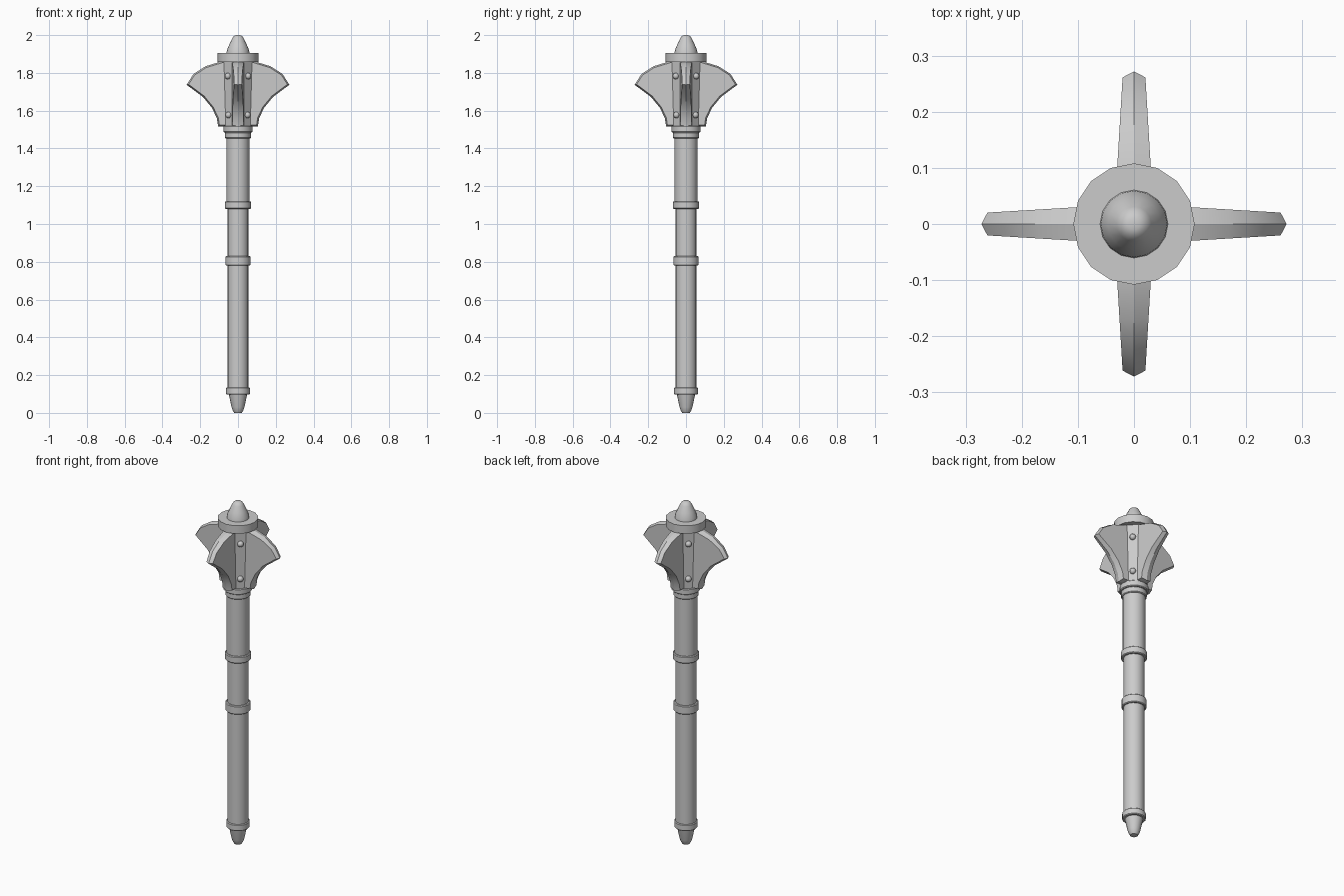
import bpy, bmesh, math
from mathutils import Vector, Matrix

if "Cube" in bpy.data.objects:
    bpy.data.objects.remove(bpy.data.objects["Cube"])


def finish(name, bm, angle=35):
    bmesh.ops.remove_doubles(bm, verts=bm.verts, dist=1e-5)
    bmesh.ops.recalc_face_normals(bm, faces=bm.faces)
    me = bpy.data.meshes.new(name)
    bm.to_mesh(me)
    bm.free()
    ob = bpy.data.objects.new(name, me)
    bpy.context.collection.objects.link(ob)
    bpy.ops.object.select_all(action='DESELECT')
    ob.select_set(True)
    bpy.context.view_layer.objects.active = ob
    bpy.ops.object.shade_smooth_by_angle(angle=math.radians(angle))
    return ob


def loft(bm, rings):
    loops = [[bm.verts.new(p) for p in r] for r in rings]
    n = len(loops[0])
    for a, b in zip(loops, loops[1:]):
        for i in range(n):
            j = (i + 1) % n
            bm.faces.new((a[i], a[j], b[j], b[i]))
    bm.faces.new(loops[0][::-1])
    bm.faces.new(loops[-1])


def lathe(name, profile, sides=16):
    bm = bmesh.new()
    loft(bm, [[(r * math.cos(math.tau * i / sides), r * math.sin(math.tau * i / sides), z)
               for i in range(sides)] for r, z in profile])
    return finish(name, bm)


def ring(name, r, z0, z1):
    return lathe(name, [(r - .004, z0), (r, z0 + .004), (r, z1 - .004), (r - .004, z1)])


# Handle
lathe("lower_shaft", [(.056, .1), (.056, 1.1)])
lathe("upper_shaft", [(.061, 1.1), (.061, 1.47)])
lathe("pommel", [(.02, 0), (.028, .012), (.034, .03), (.049, .1)])
ring("pommel_ring", .063, .097, .135)
ring("lower_grip_ring", .067, .78, .83)
ring("upper_grip_ring", .07, 1.08, 1.12)
ring("lower_collar", .068, 1.453, 1.487)
ring("upper_collar", .077, 1.485, 1.52)

# Head core: octagon with riveted diagonal faces
def octagon(a, b, z):
    return [(a, -b, z), (b, -a, z), (b, a, z), (a, b, z),
            (-a, b, z), (-b, a, z), (-b, -a, z), (-a, -b, z)]

bm = bmesh.new()
loft(bm, [octagon(.028, .069, 1.515), octagon(.03, .076, 1.865)])
finish("head_core", bm, 20)

# Top cap and finial
lathe("cap_disc", [(.108, 1.858), (.108, 1.905)])
lathe("finial", [(.061, 1.9), (.059, 1.92), (.047, 1.948), (.031, 1.982), (.022, 1.995), (.01, 2.0)])

# Four flanges with a ridged edge
outline = [(.04, 1.515), (.105, 1.515), (.112, 1.56), (.138, 1.615), (.185, 1.672),
           (.272, 1.737), (.236, 1.794), (.172, 1.835), (.085, 1.862), (.04, 1.862)]


def inset(pts, d):
    out = []
    n = len(pts)
    for i in range(n):
        p, a, b = (Vector(pts[k % n]) for k in (i, i - 1, i + 1))
        u, v = (p - a).normalized(), (b - p).normalized()
        m = Vector((-u.y - v.y, u.x + v.x)).normalized()
        out.append(p + m * d / max(.6, m.dot(Vector((-u.y, u.x)))))
    return out


inner = inset(outline, .008)
for k in range(4):
    bm = bmesh.new()
    half = lambda x: .036 - .06 * x
    loft(bm, [[(x, -half(x), z) for x, z in inner],
              [(x, 0, z) for x, z in outline],
              [(x, half(x), z) for x, z in inner]])
    bm.transform(Matrix.Rotation(k * math.pi / 2, 4, 'Z'))
    finish(f"flange_{k + 1}", bm, 25)

# Rivets on the diagonal faces
for k in range(4):
    for tag, r, z in (("upper", .076, 1.783), ("lower", .071, 1.577)):
        bm = bmesh.new()
        a = math.pi / 4 + k * math.pi / 2
        bmesh.ops.create_uvsphere(bm, u_segments=10, v_segments=8, radius=.017)
        bm.transform(Matrix.Translation((r * math.cos(a), r * math.sin(a), z)))
        finish(f"{tag}_rivet_{k + 1}", bm, 60)
